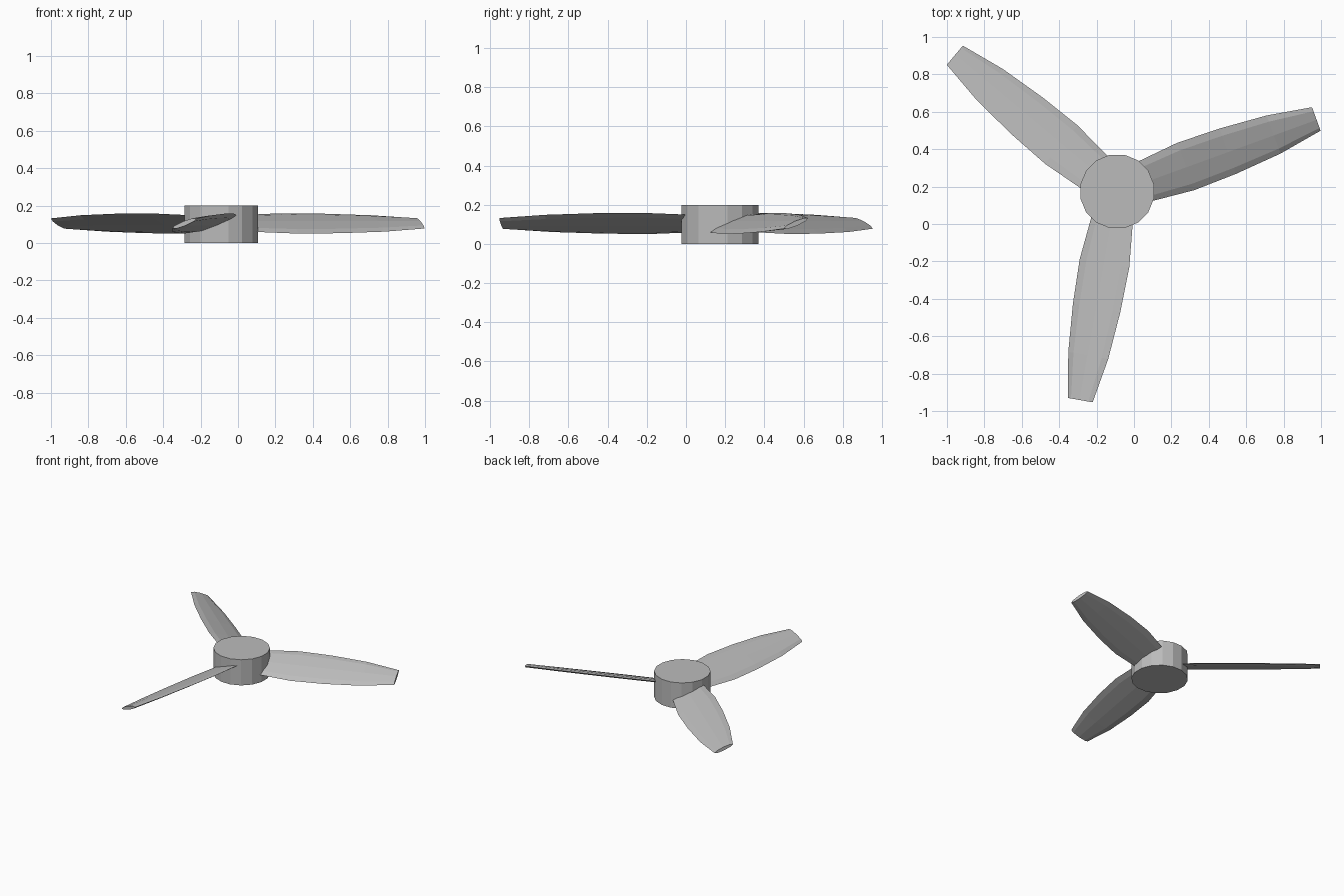
import bpy
import bmesh
from math import cos, sin, pi, radians
from mathutils import Matrix, Vector

cube = bpy.data.objects.get("Cube")
if cube:
    bpy.data.objects.remove(cube, do_unlink=True)

HUB = Vector((-0.09, 0.174, 0))
HUB_RADIUS, HUB_HEIGHT = 0.2, 0.2
BLADE_Z, PITCH, THICKNESS = 0.105, radians(22), 0.013
# Distance from the axis and half width along a blade
STATIONS = [(0.15, 0.12), (0.39, 0.145), (0.63, 0.139), (0.89, 0.117), (1.133, 0.072)]

grey = bpy.data.materials.new("grey metal")
grey.use_nodes = True
colour = (0.5, 0.5, 0.5, 1)
grey.diffuse_color = colour
grey.node_tree.nodes["Principled BSDF"].inputs["Base Color"].default_value = colour


def add_object(name, bm):
    bmesh.ops.recalc_face_normals(bm, faces=bm.faces)
    mesh = bpy.data.meshes.new(name)
    bm.to_mesh(mesh)
    bm.free()
    mesh.materials.append(grey)
    obj = bpy.data.objects.new(name, mesh)
    bpy.context.collection.objects.link(obj)
    return obj


# Faceted hub, turned so flats face the axes
bm = bmesh.new()
bmesh.ops.create_cone(bm, cap_ends=True, segments=16, radius1=HUB_RADIUS,
                      radius2=HUB_RADIUS, depth=HUB_HEIGHT,
                      matrix=Matrix.Translation(HUB + Vector((0, 0, HUB_HEIGHT / 2)))
                      @ Matrix.Rotation(pi / 16, 4, "Z"))
add_object("hub", bm)


def add_blade(name, angle):
    """Loft a flat lens section along the stations, pitched about its length."""
    bm = bmesh.new()
    rings = []
    for r, half in STATIONS:
        ring = []
        for i in range(8):
            a = i * pi / 4
            ring.append(bm.verts.new((r, half * cos(a), THICKNESS * sin(a))))
        rings.append(ring)
    for a, b in zip(rings, rings[1:]):
        for i in range(8):
            j = (i + 1) % 8
            bm.faces.new((a[i], a[j], b[j], b[i]))
    bm.faces.new(rings[0])
    bm.faces.new(rings[-1])
    place = (Matrix.Translation(HUB + Vector((0, 0, BLADE_Z)))
             @ Matrix.Rotation(angle, 4, "Z") @ Matrix.Rotation(PITCH, 4, "X"))
    bmesh.ops.transform(bm, matrix=place, verts=bm.verts)
    add_object(name, bm)


# Three blades evenly spaced around the hub
for name, degrees in (("left_blade", 20), ("back_right_blade", 140), ("front_blade", 260)):
    add_blade(name, radians(degrees))
